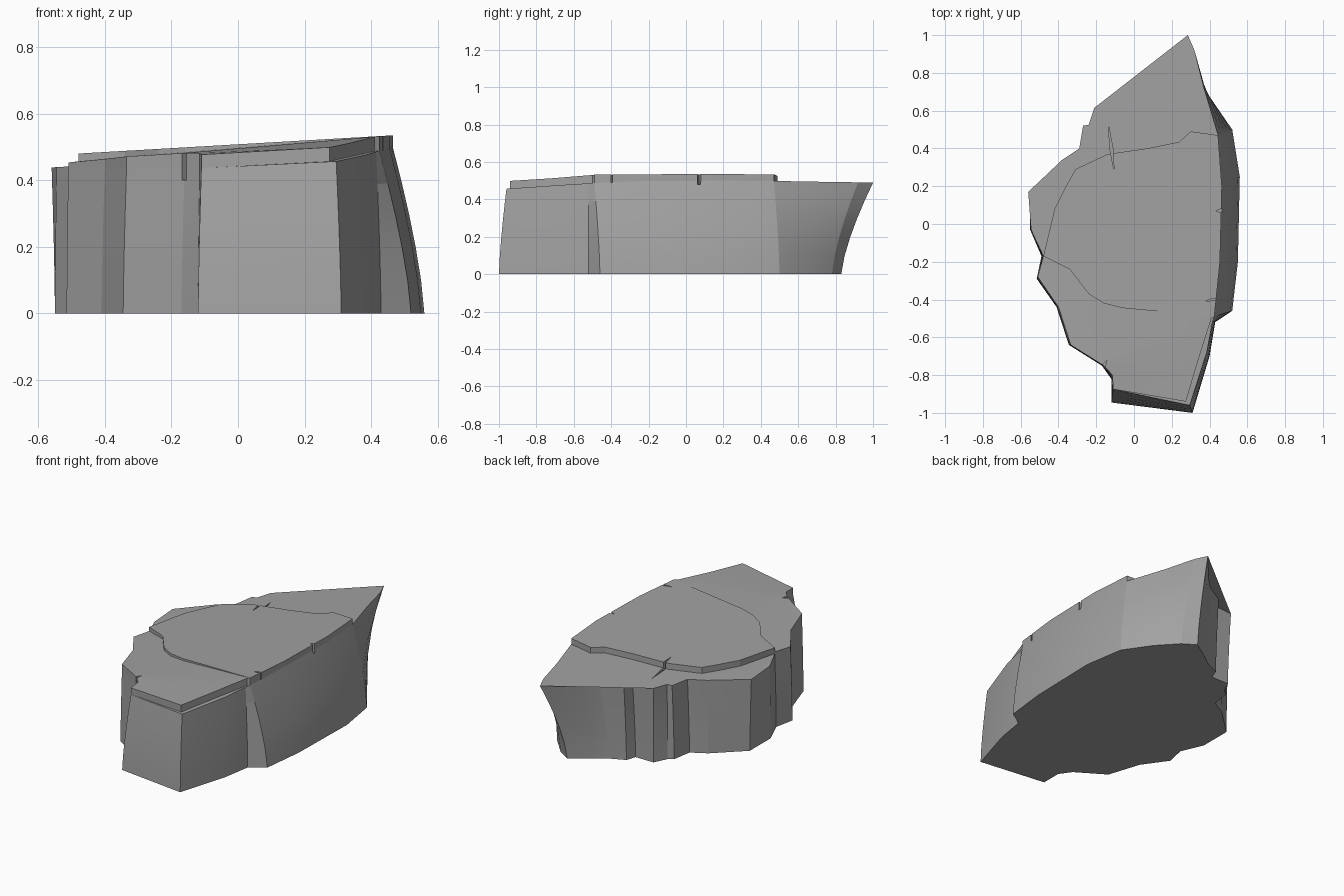
import bpy
import bmesh
import math
from mathutils import Vector

default = bpy.data.objects.get("Cube")
if default:
    bpy.data.objects.remove(default, do_unlink=True)

# Single stone colour
stone = bpy.data.materials.new("grey_stone")
stone.use_nodes = True
colour = (0.36, 0.36, 0.36, 1)
stone.diffuse_color = colour
stone.node_tree.nodes["Principled BSDF"].inputs["Base Color"].default_value = colour
stone.node_tree.nodes["Principled BSDF"].inputs["Roughness"].default_value = 0.9


def ledge_height(x, y):
    """Gently tilted lower layer, dipping towards the front."""
    return 0.472 + 0.06 * x - 0.05 * max(0, -y - 0.3)


def plateau_height(x, y):
    """Tilted upper layer."""
    return 0.508 + 0.058 * x


def front_height(x, y):
    """Upper layer that sinks away from the end of the front crack."""
    sink = max((-0.06 - x) / 0.4, (-0.48 - y) / 0.4)
    return plateau_height(x, y) - 0.025 * min(1, max(0, sink))


def loft(name, rings):
    """Closed solid from stacked rings of points."""
    bm = bmesh.new()
    loops = [[bm.verts.new(p) for p in ring] for ring in rings]
    n = len(loops[0])
    for low, high in zip(loops, loops[1:]):
        for i in range(n):
            j = (i + 1) % n
            bm.faces.new((low[i], low[j], high[j], high[i]))
    caps = [bm.faces.new(loops[0][::-1]), bm.faces.new(loops[-1])]
    bmesh.ops.triangulate(bm, faces=caps)
    bmesh.ops.recalc_face_normals(bm, faces=bm.faces)
    mesh = bpy.data.meshes.new(name)
    bm.to_mesh(mesh)
    bm.free()
    mesh.materials.append(stone)
    obj = bpy.data.objects.new(name, mesh)
    bpy.context.collection.objects.link(obj)
    return obj


def slab(name, outline, height):
    """Layer of stone resting in the top of the body."""
    bottom = [(x, y, ledge_height(x, y) - 0.03) for x, y in outline]
    top = [(x, y, height(x, y)) for x, y in outline]
    return loft(name, [bottom, top])


# Body outline, counter-clockwise: base x, base y, rim x, rim y
outline = [
    (-.12, -.945, -.11, -.875), (.31, -1, .295, -.96),
    (.4, -.7, .385, -.68), (.43, -.52, .415, -.52),
    (.52, -.46, .425, -.49), (.55, -.2, .455, -.2),
    (.56, .25, .465, .2), (.52, .5, .445, .47),
    (.41, .66, .37, .72), (.3, .78, .32, .92),
    (.22, .83, .285, 1), (.1, .75, .13, .82),
    (.03, .7, .06, .75), (-.06, .66, -.06, .685),
    (-.08, .6, -.07, .615), (-.2, .6, -.21, .615),
    (-.24, .52, -.24, .525), (-.27, .5, -.27, .52),
    (-.29, .38, -.29, .4), (-.38, .33, -.38, .34),
    (-.55, .17, -.56, .17), (-.55, -.03, -.545, -.03),
    (-.49, -.17, -.48, -.17), (-.515, -.29, -.51, -.28),
    (-.41, -.44, -.4, -.44), (-.345, -.64, -.335, -.64),
    (-.17, -.75, -.16, -.75), (-.12, -.82, -.115, -.8),
]
steps = 5
rings = []
for k in range(steps + 1):
    t = k / steps
    flare = t ** 1.4          # rim pulls in or overhangs mostly near the top
    rings.append([(bx + (tx - bx) * flare, by + (ty - by) * flare,
                   t * ledge_height(tx, ty)) for bx, by, tx, ty in outline])
body = loft("rock_body", rings)

rim = [Vector(row[2:]) for row in outline]

# Crack lines that bound the upper layers
back_crack = [(.3, .49), (.24, .435), (.07, .4), (-.14, .37),
              (-.31, .29), (-.36, .2), (-.42, .08)]
front_crack = [(-.48, -.17), (-.34, -.24), (-.24, -.37),
               (-.16, -.42), (-.06, -.445)]
ledge_edge = [(.275, -.94), (.34, -.72), (.41, -.5)]

plateau = slab("upper_plateau",
               [tuple(p) for p in rim[4:8]] + back_crack + front_crack,
               plateau_height)
front_layer = slab("front_layer",
                   ledge_edge + [(.425, -.49)] + front_crack[::-1]
                   + [tuple(p) for p in rim[23:]] + [tuple(rim[0])],
                   front_height)


def fissure(x, y, length, width, angle, low, high):
    """Thin diamond-shaped cutter."""
    along = Vector((math.cos(angle), math.sin(angle), 0)) * length / 2
    across = Vector((-along.y, along.x, 0)).normalized() * width / 2
    centre = Vector((x, y, 0))
    shape = [centre - along, centre - across, centre + along, centre + across]
    ring = [[p + Vector((0, 0, z)) for p in shape] for z in (low, high)]
    cutter = loft("fissure_cutter", ring)
    cutter.hide_render = True
    return cutter


def carve(target, cutters):
    """Cut the fissures and bake the result."""
    for cutter in cutters:
        mod = target.modifiers.new("fissure", "BOOLEAN")
        mod.operation = "DIFFERENCE"
        mod.solver = "EXACT"
        mod.object = cutter
    graph = bpy.context.evaluated_depsgraph_get()
    baked = bpy.data.meshes.new_from_object(target.evaluated_get(graph))
    target.modifiers.clear()
    target.data = baked


# Narrow splits across the step and at the rims
splits = [
    fissure(-.12, .4, .24, .016, math.radians(97), .42, .7),
    fissure(-.16, -.75, .07, .018, math.radians(60), .4, .7),
    fissure(.46, .07, .05, .02, 0, .48, .7),
    fissure(.42, -.4, .08, .012, math.radians(10), .49, .7),
]
carve(body, splits)
carve(plateau, splits)
carve(front_layer, splits)
for cutter in splits:
    bpy.data.objects.remove(cutter, do_unlink=True)

# Soft faces with crisp breaks
for obj in (body, plateau, front_layer):
    bpy.ops.object.select_all(action="DESELECT")
    obj.select_set(True)
    bpy.context.view_layer.objects.active = obj
    bpy.ops.object.shade_smooth_by_angle(angle=math.radians(12))
